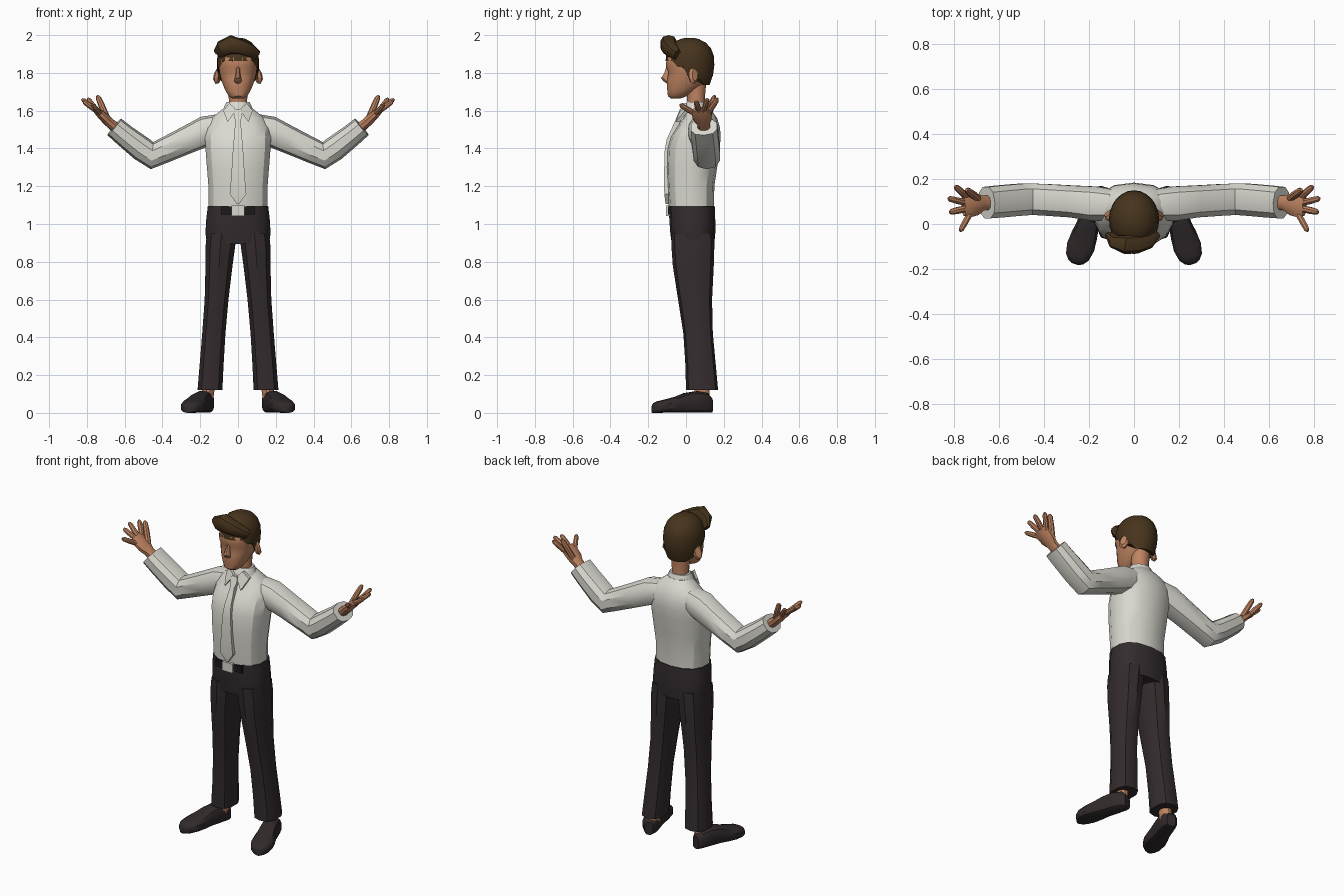
import bpy, bmesh, math
from mathutils import Vector

if "Cube" in bpy.data.objects:
    bpy.data.objects.remove(bpy.data.objects["Cube"], do_unlink=True)


def material(name, rgb):
    m = bpy.data.materials.new(name)
    m.use_nodes = True
    m.diffuse_color = (*rgb, 1)
    m.node_tree.nodes["Principled BSDF"].inputs["Base Color"].default_value = (*rgb, 1)
    return m


SKIN = material("skin", (0.52, 0.23, 0.12))
SHIRT = material("off_white_cloth", (0.70, 0.69, 0.63))
TROUSER = material("dark_cloth", (0.034, 0.025, 0.027))
SHOE = material("dark_leather", (0.031, 0.023, 0.024))
HAIR = material("brown_hair", (0.062, 0.034, 0.012))
BELT = material("black_belt", (0.012, 0.01, 0.01))


def oval(c, u, v, n=12, power=1.0):
    """Ring around c; power below 1 makes it squarer."""
    def soft(k):
        return math.copysign(abs(k) ** power, k) if abs(k) > 1e-6 else 0
    angles = [2 * math.pi * (i + 0.5) / n for i in range(n)]
    return [Vector(c) + Vector(u) * soft(math.cos(a)) + Vector(v) * soft(math.sin(a)) for a in angles]


def loft(name, rings, mat, sharp=35):
    """Skin a row of equal rings and close both ends."""
    bm = bmesh.new()
    rows = [[bm.verts.new(p) for p in r] for r in rings]
    n = len(rows[0])
    for a, b in zip(rows, rows[1:]):
        for i in range(n):
            j = (i + 1) % n
            bm.faces.new((a[i], a[j], b[j], b[i]))
    bm.faces.new(rows[0])
    bm.faces.new(rows[-1])
    bmesh.ops.recalc_face_normals(bm, faces=bm.faces)
    mesh = bpy.data.meshes.new(name)
    bm.to_mesh(mesh)
    bm.free()
    mesh.materials.append(mat)
    ob = bpy.data.objects.new(name, mesh)
    bpy.context.collection.objects.link(ob)
    bpy.ops.object.select_all(action="DESELECT")
    ob.select_set(True)
    bpy.context.view_layer.objects.active = ob
    bpy.ops.object.shade_smooth_by_angle(angle=math.radians(sharp))
    return ob


def stack(name, levels, mat, n=12, power=1.0, sharp=35):
    """Levels are (height, centre x, half width, front y, back y)."""
    loft(name, [oval((x, (f + b) / 2, z), (w, 0, 0), (0, (b - f) / 2, 0), n, power)
                for z, x, w, f, b in levels], mat, sharp)


def tube(name, pts, sizes, mat, n=10, power=1.0, side=(0, 1, 0)):
    """Sweep an oval along pts; sizes are (along side, across)."""
    pts = [Vector(p) for p in pts]
    rings = []
    for i, p in enumerate(pts):
        before = (p - pts[i - 1]).normalized() if i else Vector()
        after = (pts[i + 1] - p).normalized() if i < len(pts) - 1 else Vector()
        t = (before + after).normalized()
        u = Vector(side)
        u = (u - t * u.dot(t)).normalized()
        rings.append(oval(p, u * sizes[i][0], t.cross(u) * sizes[i][1], n, power))
    loft(name, rings, mat)


def plate(name, corners, depth, mat):
    """Flat outline given thickness towards the back."""
    loft(name, [[Vector(c) for c in corners],
                [Vector(c) + Vector((0, depth, 0)) for c in corners]], mat)


# Shirt body
stack("shirt_body", [
    (1.085, 0, .158, -.092, .148), (1.2, 0, .16, -.10, .15), (1.3, 0, .168, -.104, .165),
    (1.4, 0, .176, -.10, .178), (1.46, 0, .178, -.082, .184), (1.51, 0, .174, -.05, .18),
    (1.56, 0, .145, -.015, .165), (1.595, 0, .10, -.005, .14), (1.62, 0, .07, .005, .118)],
    SHIRT, 14, .85, 30)

# Collar band and its two front points
stack("collar", [(1.585, 0, .088, -.022, .128), (1.62, 0, .076, -.012, .118),
                 (1.645, 0, .064, .003, .108)], SHIRT)
for s, side in ((1, "left"), (-1, "right")):
    plate(side + "_collar_point", [(s * .008, -.03, 1.605), (s * .045, -.02, 1.64),
          (s * .078, -.004, 1.60), (s * .055, -.055, 1.54)], .02, SHIRT)

# Tie following the chest
tie = [(1.605, .018, -.034), (1.575, .023, -.046), (1.545, .014, -.058), (1.50, .018, -.078),
       (1.45, .022, -.102), (1.38, .028, -.114), (1.25, .036, -.116), (1.16, .044, -.115),
       (1.105, .006, -.108)]
loft("tie", [[Vector((-w, y, z)), Vector((w, y, z)), Vector((w, y + .03, z)), Vector((-w, y + .03, z))]
             for z, w, y in tie], SHIRT, 25)

# Trousers: seat, belt, buckle, legs
stack("trouser_seat", [(.895, 0, .168, -.075, .15), (.95, 0, .176, -.083, .155),
                       (1.02, 0, .172, -.088, .155), (1.095, 0, .163, -.092, .152)],
      TROUSER, 14, .8)
plate("belt_front", [(-.09, -.094, 1.05), (.09, -.094, 1.05), (.09, -.094, 1.092),
                     (-.09, -.094, 1.092)], .03, BELT)
plate("buckle", [(-.035, -.106, 1.042), (.035, -.106, 1.042), (.035, -.106, 1.098),
                 (-.035, -.106, 1.098)], .03, SHIRT)

leg = [(.12, .08, .217, 0, .17), (.25, .074, .206, -.003, .158), (.42, .064, .192, -.014, .142),
       (.6, .048, .179, -.042, .138), (.78, .026, .175, -.07, .147), (.88, .012, .175, -.077, .15),
       (.95, .005, .168, -.078, .148)]
foot_heel, foot_toe = Vector((.16, .135, 0)), Vector((.262, -.178, 0))
shoe = [(0, .026, .07), (.08, .045, .098), (.25, .05, .108), (.45, .052, .098), (.6, .06, .078),
        (.76, .064, .064), (.9, .054, .054), (.97, .036, .044), (1, .016, .032)]

for s, side in ((1, "left"), (-1, "right")):
    stack(side + "_trouser_leg", [(z, s * (i + o) / 2, (o - i) / 2, f, b) for z, i, o, f, b in leg],
          TROUSER, 10, .8)

    # Ankle and shoe, turned outwards
    stack(side + "_ankle", [(.06, s * .165, .034, .04, .125), (.17, s * .152, .034, .045, .125)], SKIN)
    rings = []
    across = (foot_toe - foot_heel).normalized().cross(Vector((0, 0, 1)))
    for t, w, h in shoe:
        c = foot_heel.lerp(foot_toe, t) + Vector((0, 0, h / 2 + .004))
        ring = oval(c, across * w, (0, 0, h / 2 + .004), 12, .65)
        rings.append([Vector((p.x * s, p.y, p.z)) for p in ring])
    loft(side + "_shoe", rings, SHOE)

    # Sleeve with an elbow bend and a cuff
    tube(side + "_sleeve", [(s * x, y, z) for x, y, z in
         ((.08, .085, 1.515), (.17, .09, 1.492), (.27, .10, 1.445), (.40, .108, 1.385),
          (.455, .11, 1.362), (.51, .108, 1.398), (.60, .10, 1.468), (.655, .095, 1.514))],
         [(.07, .07), (.08, .08), (.074, .073), (.073, .066), (.073, .072), (.074, .066),
          (.074, .06), (.073, .057)], SHIRT, 10, .85)

    # Palm
    tube(side + "_palm", [(s * x, y, z) for x, y, z in
         ((.63, .097, 1.495), (.675, .093, 1.532), (.70, .088, 1.556), (.735, .083, 1.588),
          (.758, .08, 1.608))],
         [(.034, .028), (.034, .026), (.05, .026), (.056, .021), (.045, .014)], SKIN, 10, .85)

    # Fingers: root, tip, thickness
    fingers = {
        "thumb": ((.695, .115, 1.565), (.745, .152, 1.68), .017),
        "index_finger": ((.74, .118, 1.59), (.795, .168, 1.665), .015),
        "middle_finger": ((.75, .095, 1.60), (.826, .114, 1.662), .015),
        "ring_finger": ((.75, .068, 1.60), (.82, .052, 1.65), .015),
        "little_finger": ((.73, .045, 1.585), (.772, -.032, 1.632), .014)}
    for name, (root, tip, r) in fingers.items():
        a, b = Vector((s * root[0], *root[1:])), Vector((s * tip[0], *tip[1:]))
        tube(side + "_" + name, [a.lerp(b, t) for t in (0, .5, .88, 1)],
             [(r, r), (r * 1.05, r), (r * .9, r * .85), (r * .4, r * .4)], SKIN, 8,
             side=(0, .8, .6 if name == "thumb" else .1))

    # Ear
    tube(side + "_ear", [(s * .096, .035, 1.785), (s * .108, .04, 1.787), (s * .117, .047, 1.79)],
         [(.022, .04), (.028, .047), (.018, .034)], SKIN)

# Neck, head, nose
stack("neck", [(1.59, 0, .054, .008, .108), (1.65, 0, .05, .005, .10), (1.76, 0, .055, .0, .11)], SKIN)
stack("head", [
    (1.664, 0, .03, -.08, -.03), (1.677, 0, .05, -.097, .005), (1.705, 0, .067, -.10, .05),
    (1.735, 0, .08, -.103, .09), (1.77, 0, .092, -.10, .12), (1.805, 0, .10, -.094, .13),
    (1.835, 0, .102, -.108, .135), (1.88, 0, .10, -.105, .13), (1.93, 0, .08, -.075, .11),
    (1.96, 0, .04, -.03, .07)], SKIN, 16, .85, 45)
stack("nose", [(1.745, 0, .012, -.104, -.08), (1.757, 0, .022, -.122, -.08),
               (1.772, 0, .018, -.135, -.08), (1.80, 0, .012, -.116, -.08),
               (1.83, 0, .01, -.106, -.08)], SKIN, 8)


# Hair cap: the lower edge follows the brow, temples and nape
def hair_edge(front):
    if front > .55:
        return 1.862
    if front > .05:
        return 1.832
    return 1.765 if front > -.5 else 1.735


rings = []
for k in range(8):
    t = k / 7
    ring = []
    for i in range(24):
        a = 2 * math.pi * i / 24
        front = -math.sin(a)
        bottom = hair_edge(front)
        z = bottom + (1.985 - bottom) * math.sin(t * math.pi / 2)
        up = (z - 1.85) / .137
        r = math.sqrt(max(.012, 1 - abs(up) ** (2.6 if up > 0 else 2.0) * (1 if up > 0 else .5)))
        depth = .126 if front > 0 else .132
        ring.append(Vector((.112 * r * math.cos(a), .018 + depth * r * math.sin(a), z)))
    rings.append(ring)
loft("hair_cap", rings, HAIR, 40)

# Swept-up fringe
tube("hair_fringe", [(.098, -.045, 1.895), (.06, -.075, 1.92), (.01, -.09, 1.938),
                     (-.035, -.092, 1.95), (-.08, -.078, 1.93), (-.105, -.045, 1.90)],
     [(.02, .028), (.036, .036), (.042, .042), (.044, .05), (.032, .044), (.012, .03)],
     HAIR, 10, .75)
